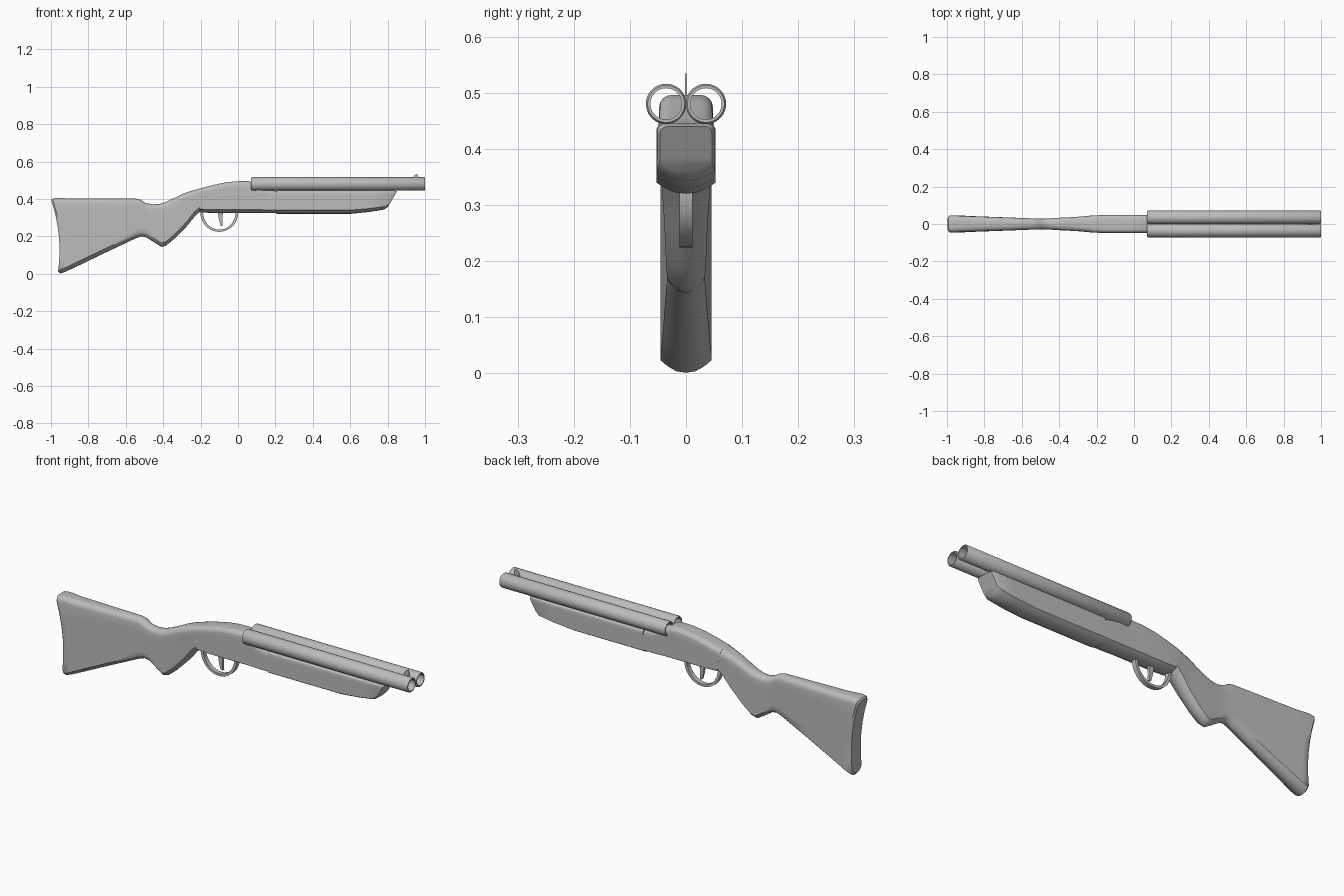
import bpy, bmesh, math
from mathutils import Vector

if "Cube" in bpy.data.objects:
    bpy.data.objects.remove(bpy.data.objects["Cube"])

grey = bpy.data.materials.new("plain_grey")
grey.diffuse_color = (0.5, 0.5, 0.5, 1)
grey.use_nodes = True
grey.node_tree.nodes["Principled BSDF"].inputs["Base Color"].default_value = grey.diffuse_color


def finish(bm, name, angle=40):
    bmesh.ops.recalc_face_normals(bm, faces=bm.faces)
    me = bpy.data.meshes.new(name)
    bm.to_mesh(me)
    bm.free()
    ob = bpy.data.objects.new(name, me)
    bpy.context.collection.objects.link(ob)
    me.materials.append(grey)
    bpy.ops.object.select_all(action='DESELECT')
    ob.select_set(True)
    bpy.context.view_layer.objects.active = ob
    bpy.ops.object.shade_smooth_by_angle(angle=math.radians(angle))
    return ob


def loft(name, stations, r_top, r_bot, angle=40):
    """Stations: top x, top z, bottom x, bottom z, half width, forward bow.
    Rounded sections are skinned from one station to the next."""
    bm = bmesh.new()
    rings = []
    for xt, zt, xb, zb, w, bow in stations:
        top, bot = Vector((xt, 0, zt)), Vector((xb, 0, zb))
        length = (bot - top).length
        rt, rb = min(r_top, w), min(r_bot, length * 0.4)
        half = [(0, 0)]
        for i in range(5):
            a = math.pi / 2 * i / 4
            half.append((w - rt + rt * math.sin(a), rt * (1 - math.cos(a))))
        half += [(w, rt + (length - rt - rb) * k / 6) for k in range(1, 6)]
        # shallow rounded belly
        for a in (0, 0.2, 0.45, 0.75):
            half.append((w * (1 - a * 0.85), length - rb * (1 - a) ** 1.6))
        half.append((0, length))
        n = len(half)
        ring = []
        for y, d in half + [(-y, d) for y, d in half[-2:0:-1]]:
            t = d / length
            p = top.lerp(bot, t)
            ring.append(bm.verts.new((p.x + bow * 4 * t * (1 - t), y, p.z)))
        rings.append(ring)
    m = len(rings[0])
    for a, b in zip(rings, rings[1:]):
        for i in range(m):
            j = (i + 1) % m
            bm.faces.new((a[i], a[j], b[j], b[i]))
    # end caps built across from side to side
    for ring in (rings[0], rings[-1]):
        bm.faces.new((ring[0], ring[1], ring[-1]))
        for k in range(1, n - 2):
            bm.faces.new((ring[k], ring[k + 1], ring[-k - 1], ring[-k]))
        bm.faces.new((ring[n - 2], ring[n - 1], ring[n]))
    return finish(bm, name, angle)


def plate(name, outline, thick):
    """Side outline in x and z, given thickness in y."""
    bm = bmesh.new()
    f = bm.faces.new([bm.verts.new((x, -thick / 2, z)) for x, z in outline])
    ext = bmesh.ops.extrude_face_region(bm, geom=[f])
    bmesh.ops.translate(bm, vec=(0, thick, 0),
                        verts=[v for v in ext['geom'] if isinstance(v, bmesh.types.BMVert)])
    return finish(bm, name)


# Shoulder stock with concave butt and grip
loft("stock", [
    (-0.998, 0.392, -0.962, 0.014, 0.038, 0.022),
    (-0.992, 0.402, -0.950, 0.001, 0.045, 0.022),
    (-0.960, 0.406, -0.920, 0.012, 0.045, 0.015),
    (-0.900, 0.402, -0.860, 0.040, 0.042, 0.0),
    (-0.720, 0.402, -0.700, 0.117, 0.036, 0.0),
    (-0.545, 0.402, -0.545, 0.190, 0.030, 0.0),
    (-0.520, 0.395, -0.515, 0.200, 0.029, 0.0),
    (-0.495, 0.379, -0.490, 0.195, 0.028, 0.0),
    (-0.460, 0.371, -0.445, 0.166, 0.029, 0.0),
    (-0.420, 0.373, -0.408, 0.143, 0.032, 0.0),
    (-0.385, 0.384, -0.385, 0.150, 0.034, 0.0),
    (-0.345, 0.403, -0.340, 0.187, 0.036, 0.0),
    (-0.295, 0.427, -0.275, 0.253, 0.039, 0.0),
    (-0.255, 0.442, -0.230, 0.308, 0.043, 0.0),
    (-0.225, 0.450, -0.200, 0.335, 0.046, 0.0),
], 0.026, 0.022)

# Receiver with humped top
loft("receiver", [
    (-0.225, 0.450, -0.200, 0.328, 0.046, 0.0),
    (-0.150, 0.470, -0.140, 0.325, 0.048, 0.0),
    (-0.080, 0.486, -0.080, 0.325, 0.048, 0.0),
    (-0.020, 0.494, -0.020, 0.325, 0.048, 0.0),
    (0.050, 0.496, 0.050, 0.325, 0.048, 0.0),
    (0.090, 0.485, 0.090, 0.325, 0.048, 0.0),
    (0.140, 0.455, 0.140, 0.324, 0.050, 0.0),
    (0.205, 0.442, 0.205, 0.324, 0.050, 0.0),
], 0.022, 0.018)

# Fore-end with sloped nose
loft("fore_end", [
    (0.205, 0.445, 0.205, 0.320, 0.053, 0.0),
    (0.600, 0.445, 0.600, 0.320, 0.053, 0.0),
    (0.740, 0.445, 0.700, 0.330, 0.053, 0.0),
    (0.835, 0.445, 0.780, 0.343, 0.052, 0.0),
    (0.850, 0.440, 0.802, 0.358, 0.046, 0.0),
], 0.014, 0.020, 30)

# Twin hollow barrels
profile = [(0.07, 0.028), (0.07, 0.033), (0.075, 0.036),
           (0.996, 0.036), (1.0, 0.033), (1.0, 0.028)]
SEG = 36
for side, cy in (("left", 0.0355), ("right", -0.0355)):
    bm = bmesh.new()
    rings = []
    for s in range(SEG):
        a = 2 * math.pi * s / SEG
        rings.append([bm.verts.new((x, cy + r * math.cos(a), 0.48 + r * math.sin(a)))
                      for x, r in profile])
    for s in range(SEG):
        p, q = rings[s], rings[(s + 1) % SEG]
        for i in range(len(profile)):
            j = (i + 1) % len(profile)
            bm.faces.new((p[i], p[j], q[j], q[i]))
    finish(bm, side + "_barrel")

# Trigger guard loop
arc = [math.pi * (1 + k / 20) for k in range(21)]
outer = [(-0.10 + 0.102 * math.cos(a), 0.33 + 0.106 * math.sin(a)) for a in arc]
inner = [(-0.10 + 0.087 * math.cos(a), 0.33 + 0.094 * math.sin(a)) for a in reversed(arc)]
plate("trigger_guard", outer + inner, 0.023)

# Trigger
plate("trigger", [(-0.108, 0.33), (-0.102, 0.29), (-0.093, 0.256), (-0.082, 0.254),
                  (-0.084, 0.29), (-0.080, 0.33)], 0.014)

# Front sight fin
plate("front_sight", [(0.925, 0.475), (0.935, 0.512), (0.945, 0.528), (0.958, 0.534),
                      (0.962, 0.525), (0.962, 0.475)], 0.003)
